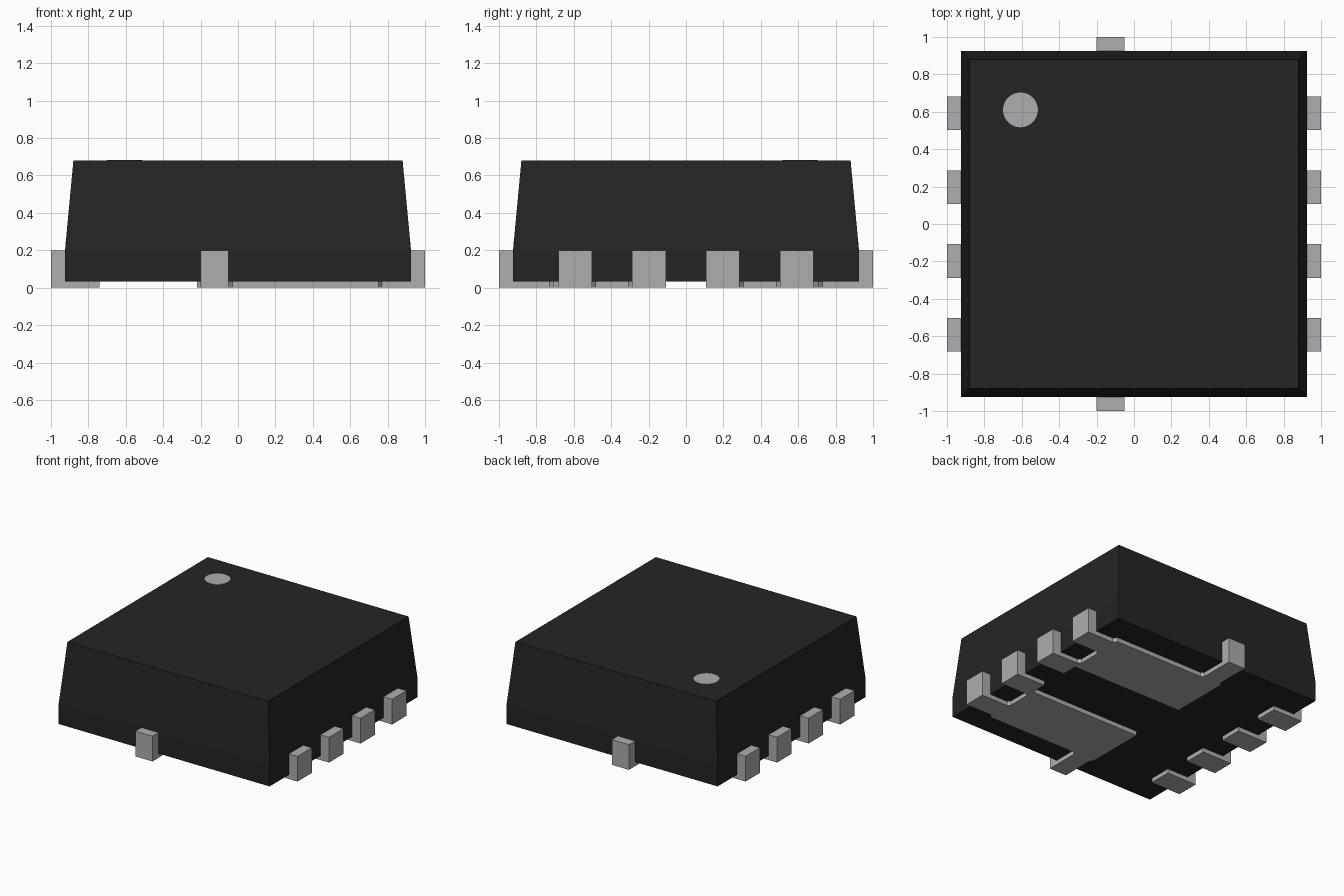
import bpy
import bmesh
import math

cube = bpy.data.objects.get("Cube")
if cube:
    bpy.data.objects.remove(cube)

BASE = 0.034            # underside of the body, thickness of the pads
SIDE, TOP = 0.925, 0.88  # half widths of the body
HEIGHT, SHOULDER = 0.68, 0.2


def material(name, colour):
    mat = bpy.data.materials.new(name)
    mat.use_nodes = True
    mat.diffuse_color = colour
    mat.node_tree.nodes["Principled BSDF"].inputs["Base Color"].default_value = colour
    return mat


black = material("black_plastic", (0.018, 0.018, 0.018, 1))
metal = material("grey_metal", (0.42, 0.42, 0.44, 1))


def finish(name, bm, mat):
    bmesh.ops.recalc_face_normals(bm, faces=bm.faces)
    mesh = bpy.data.meshes.new(name)
    bm.to_mesh(mesh)
    bm.free()
    mesh.materials.append(mat)
    obj = bpy.data.objects.new(name, mesh)
    bpy.context.collection.objects.link(obj)
    return obj


def prism(name, outline, z0, z1, mat):
    """Extrude a flat outline from z0 up to z1."""
    bm = bmesh.new()
    face = bm.faces.new([bm.verts.new((x, y, z0)) for x, y in outline])
    grown = bmesh.ops.extrude_face_region(bm, geom=[face])
    verts = [v for v in grown["geom"] if isinstance(v, bmesh.types.BMVert)]
    bmesh.ops.translate(bm, verts=verts, vec=(0, 0, z1 - z0))
    return finish(name, bm, mat)


def box(name, x0, x1, y0, y1, z0, z1, mat):
    return prism(name, [(x0, y0), (x1, y0), (x1, y1), (x0, y1)], z0, z1, mat)


# Body: straight lower band, then a tapered upper part
bm = bmesh.new()
rings = []
for half, z in ((SIDE, BASE), (SIDE, SHOULDER), (TOP, HEIGHT)):
    rings.append([bm.verts.new((sx * half, sy * half, z))
                  for sx, sy in ((-1, -1), (1, -1), (1, 1), (-1, 1))])
for low, high in zip(rings, rings[1:]):
    for i in range(4):
        j = (i + 1) % 4
        bm.faces.new((low[i], low[j], high[j], high[i]))
bm.faces.new(rings[0])
bm.faces.new(rings[-1])
finish("body", bm, black)

# Orientation dot on the top
dot = [(-0.607 + 0.093 * math.cos(a), 0.61 + 0.093 * math.sin(a))
       for a in (math.tau * i / 48 for i in range(48))]
prism("orientation_dot", dot, HEIGHT, HEIGHT + 0.003, metal)

# Four leads on each long side; the right-hand row has its own feet
for i in range(4):
    y = -0.593 + 0.395 * i
    y0, y1 = y - 0.09, y + 0.09
    box(f"left_lead_{i + 1}", SIDE, 1, y0, y1, 0, SHOULDER, metal)
    box(f"right_lead_{i + 1}", -1, -SIDE, y0, y1, 0, SHOULDER, metal)
    box(f"right_foot_{i + 1}", -SIDE, -0.74, y0, y1, 0, BASE, metal)

# Large underside pads joined to two side feet and one end foot each
pad = [(-0.22, 0.235), (0.75, 0.235), (0.75, 0.108), (SIDE, 0.108),
       (SIDE, 0.288), (0.77, 0.288), (0.75, 0.308), (0.75, 0.483),
       (0.77, 0.503), (SIDE, 0.503), (SIDE, 0.682), (0.77, 0.682),
       (0.75, 0.71), (-0.03, 0.71), (-0.05, 0.73), (-0.05, SIDE),
       (-0.2, SIDE), (-0.2, 0.73), (-0.22, 0.71)]
for side, sign in (("back", 1), ("front", -1)):
    prism(f"{side}_pad", [(x, sign * y) for x, y in pad], 0, BASE, metal)
    y0, y1 = sorted((sign * SIDE, sign))
    box(f"{side}_lead", -0.2, -0.05, y0, y1, 0, SHOULDER, metal)
